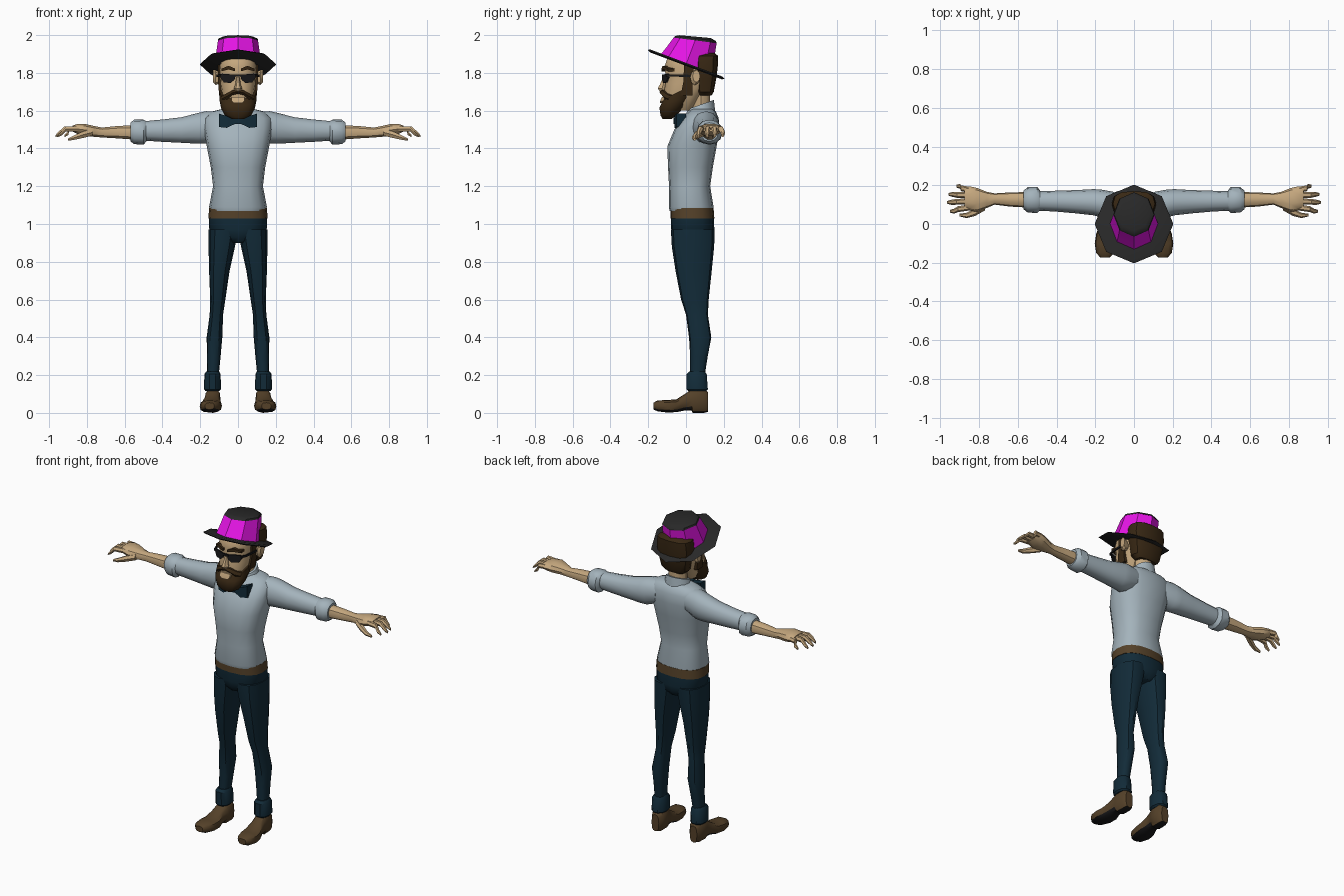
import bpy, bmesh, math


def material(name, r, g, b):
    m = bpy.data.materials.new(name)
    m.diffuse_color = (r, g, b, 1)
    return m


SKIN = material("skin", .56, .39, .21)
HAIR = material("dark_brown_hair", .04, .021, .007)
SHIRT = material("pale_grey_shirt", .37, .45, .50)
NAVY = material("dark_navy_cloth", .006, .024, .040)
LEATHER = material("brown_leather", .09, .053, .022)
FELT = material("charcoal_felt", .021, .021, .021)
PINK = material("magenta_band", .85, .008, .85)
BLACK = material("black", .009, .009, .010)


def make(name, mat, verts, faces):
    bm = bmesh.new()
    vs = [bm.verts.new(v) for v in verts]
    for f in faces:
        bm.faces.new([vs[i] for i in f])
    bmesh.ops.recalc_face_normals(bm, faces=bm.faces)
    me = bpy.data.meshes.new(name)
    bm.to_mesh(me)
    bm.free()
    me.materials.append(mat)
    ob = bpy.data.objects.new(name, me)
    bpy.context.collection.objects.link(ob)
    return ob


def loft(name, mat, axis, rings, n=12, p=2.0, side=1):
    """Skin over superellipse rings (position, a0, a1, b0, b1, optional tilt)."""
    verts, faces = [], []
    phase = .5 if n == 4 else 0
    for pos, a0, a1, b0, b1, *tilt in rings:
        for i in range(n):
            t = 2 * math.pi * (i + phase) / n
            c, s = math.cos(t), math.sin(t)
            a = (a0 + a1) / 2 + (a1 - a0) / 2 * math.copysign(abs(c) ** (2 / p), c)
            db = (b1 - b0) / 2 * math.copysign(abs(s) ** (2 / p), s)
            b = (b0 + b1) / 2 + db
            q = pos + (tilt[0] * db if tilt else 0)
            x, y, z = {'x': (q, a, b), 'y': (a, q, b), 'z': (a, b, q)}[axis]
            verts.append((x * side, y, z))
    for k in range(len(rings) - 1):
        for i in range(n):
            j = (i + 1) % n
            faces.append((k * n + i, k * n + j, k * n + n + j, k * n + n + i))
    faces.append(tuple(range(n)))
    faces.append(tuple(range(len(verts) - n, len(verts))))
    return make(name, mat, verts, faces)


def column(name, mat, rings, n=12, p=2.0):
    """Upright loft symmetric in x: (z, half_width, y0, y1, optional tilt)."""
    return loft(name, mat, 'z', [(r[0], -r[1], r[1], *r[2:]) for r in rings], n, p)


def rod(name, mat, pts, side):
    """Tapered rod running along x: (x, y, z, radius)."""
    return loft(name, mat, 'x', [(x, y - r, y + r, z - r, z + r) for x, y, z, r in pts], 6, 2, side)


# Torso, belt and hips
column("shirt_body", SHIRT, [
    (1.07, .146, -.086, .142), (1.09, .153, -.091, .146), (1.20, .132, -.090, .128),
    (1.30, .144, -.095, .142), (1.41, .165, -.099, .162), (1.50, .180, -.062, .177),
    (1.56, .180, -.018, .173), (1.595, .14, .015, .158), (1.61, .08, .03, .14)], 16, 2.5)
column("collar", SHIRT, [(1.57, .09, -.015, .155, .2), (1.595, .08, -.005, .152, .3),
                         (1.633, .068, .012, .148, .35)], 12)
column("belt", LEATHER, [(1.03, .157, -.083, .150), (1.085, .153, -.083, .146)], 16, 2.5)
column("trouser_hips", NAVY, [(.90, .05, -.045, .12), (.93, .12, -.07, .145),
                              (.97, .152, -.078, .15), (1.04, .154, -.080, .148)], 16, 2.5)

# Neck and head
column("neck", SKIN, [(1.57, .055, .025, .13), (1.73, .055, .03, .13)], 10)
column("head", SKIN, [
    (1.60, .05, -.09, .03), (1.64, .075, -.118, .06), (1.69, .088, -.12, .09),
    (1.74, .096, -.112, .125), (1.78, .098, -.108, .135), (1.83, .10, -.118, .14),
    (1.88, .095, -.10, .13), (1.92, .06, -.06, .09)], 14, 2.4)
column("nose", SKIN, [(1.703, .016, -.142, -.10), (1.718, .022, -.153, -.10),
                      (1.74, .014, -.14, -.10), (1.775, .01, -.124, -.10)], 6)
column("back_hair", HAIR, [
    (1.68, .065, .065, .135), (1.70, .09, .055, .147), (1.77, .104, .05, .16),
    (1.83, .115, .04, .168), (1.89, .108, .04, .170), (1.905, .07, .05, .15)], 12, 2.8)
column("beard", HAIR, [
    (1.557, .035, -.125, -.075), (1.575, .07, -.136, -.05), (1.615, .09, -.142, -.01),
    (1.655, .098, -.136, .035, .3), (1.70, .097, -.119, .038, .5)], 14, 2.4)
column("mouth", SKIN, [(1.640, .022, -.139, -.11), (1.652, .036, -.137, -.10),
                       (1.672, .036, -.128, -.10)], 4, 20)

# Tilted hat: octagonal brim, band and crown top
column("hat_brim", FELT, [(1.837, .19, -.19, .19, -.375), (1.845, .203, -.203, .203, -.375),
                          (1.853, .19, -.19, .19, -.375)], 8)
column("hat_band", PINK, [(1.845, .125, -.135, .135, -.375), (1.91, .115, -.10, .15, -.24),
                          (1.973, .106, -.065, .162, -.13)], 8)
column("hat_top", FELT, [(1.972, .107, -.066, .164, -.13), (1.982, .103, -.058, .158, -.12),
                         (1.992, .08, -.035, .13, -.09)], 8)

# Glasses bridge and bow tie knot
loft("glasses_bridge", BLACK, 'x', [(-.02, -.128, -.118, 1.78, 1.792),
                                    (.02, -.128, -.118, 1.78, 1.792)], 4, 20)
loft("bow_knot", NAVY, 'x', [(-.018, -.068, -.02, 1.53, 1.565),
                             (.018, -.068, -.02, 1.53, 1.565)], 4, 20)

LENS = [(.012, 1.79), (.085, 1.796), (.093, 1.776), (.076, 1.75), (.04, 1.746), (.018, 1.764)]

for side, tag in ((1, "left"), (-1, "right")):
    # Facial details
    loft("ear_" + tag, SKIN, 'x', [(.09, .03, .06, 1.75, 1.80), (.118, .022, .072, 1.735, 1.815),
                                   (.132, .035, .075, 1.75, 1.815)], 8, 2, side)
    loft("sideburn_" + tag, HAIR, 'z', [(1.68, .07, .1, -.03, .035), (1.75, .08, .106, -.015, .035),
                                        (1.87, .08, .107, -.01, .045)], 4, 20, side)
    loft("eyebrow_" + tag, HAIR, 'x', [(.015, -.13, -.10, 1.808, 1.823), (.05, -.125, -.09, 1.818, 1.838),
                                       (.088, -.096, -.06, 1.808, 1.822)], 4, 20, side)
    loft("moustache_" + tag, HAIR, 'x', [(0, -.14, -.10, 1.688, 1.712), (.03, -.139, -.09, 1.680, 1.710),
                                         (.06, -.122, -.07, 1.655, 1.695), (.085, -.095, -.05, 1.645, 1.68)],
         6, 2, side)

    # Curved lens plate and temple arm
    k = len(LENS)
    verts = [(x * side, -.127 + 3.6 * x * x + d, z) for d in (0, .008) for x, z in LENS]
    faces = [tuple(range(k)), tuple(range(k, 2 * k))]
    faces += [(i, (i + 1) % k, k + (i + 1) % k, k + i) for i in range(k)]
    make("glasses_lens_" + tag, BLACK, verts, faces)
    loft("glasses_temple_" + tag, BLACK, 'y', [(-.105, .084, .094, 1.780, 1.794), (-.07, .099, .107, 1.780, 1.792),
                                               (.03, .108, .114, 1.778, 1.790)], 4, 20, side)

    # Bow tie wing
    loft("bow_wing_" + tag, NAVY, 'x', [(.01, -.060, -.02, 1.532, 1.562), (.06, -.062, -.015, 1.508, 1.572),
                                        (.10, -.052, .0, 1.512, 1.586)], 4, 20, side)

    # Sleeve with rolled cuff
    loft("sleeve_" + tag, SHIRT, 'x', [
        (.10, .03, .165, 1.45, 1.596), (.17, .035, .178, 1.425, 1.597), (.21, .045, .18, 1.425, 1.588),
        (.30, .055, .175, 1.43, 1.565), (.40, .064, .172, 1.435, 1.553), (.52, .070, .168, 1.443, 1.542)],
        12, 2.2, side)
    loft("sleeve_cuff_" + tag, SHIRT, 'x', [
        (.485, .07, .172, 1.437, 1.545), (.50, .056, .192, 1.42, 1.552), (.55, .060, .190, 1.423, 1.552),
        (.57, .076, .172, 1.438, 1.537)], 12, 2.2, side)

    # Forearm, palm and fingers
    loft("forearm_hand_" + tag, SKIN, 'x', [
        (.55, .085, .165, 1.445, 1.525), (.64, .09, .163, 1.452, 1.520), (.72, .10, .158, 1.457, 1.512),
        (.76, .083, .166, 1.460, 1.520), (.81, .062, .186, 1.465, 1.531), (.85, .07, .195, 1.475, 1.531),
        (.875, .08, .190, 1.488, 1.522)], 10, 2.2, side)
    for name, y0, y1, tip in (("index", .087, .066, .950), ("middle", .117, .112, .965),
                              ("ring", .147, .153, .957), ("little", .175, .195, .918)):
        mid = (.85 + tip) / 2 + .01
        rod(f"{name}_finger_{tag}", SKIN, [(.84, y0, 1.504, .016), (mid, (y0 + y1) / 2, 1.504, .015),
                                           (tip - .02, y1, 1.482, .013), (tip, y1, 1.466, .007)], side)
    rod("thumb_" + tag, SKIN, [(.77, .09, 1.485, .02), (.82, .062, 1.473, .02),
                               (.865, .044, 1.458, .014), (.90, .046, 1.447, .007)], side)

    # Trouser leg and turned-up hem
    loft("trouser_leg_" + tag, NAVY, 'z', [
        (.19, .103, .164, .022, .098), (.30, .092, .164, .022, .115), (.40, .083, .166, .016, .134),
        (.52, .079, .150, .0, .116), (.60, .067, .147, -.026, .12), (.75, .045, .153, -.055, .136),
        (.88, .016, .156, -.075, .149), (.97, .0, .156, -.08, .152)], 12, 2.4, side)
    loft("trouser_hem_" + tag, NAVY, 'z', [
        (.115, .10, .172, .012, .108), (.125, .09, .180, .0, .118), (.205, .092, .178, .0, .112),
        (.22, .10, .168, .015, .10)], 10, 2.4, side)

    # Shoe with dark sole on its downward faces
    shoe = loft("shoe_" + tag, LEATHER, 'y', [
        (-.172, .125, .175, .018, .054), (-.15, .103, .195, .008, .066), (-.10, .088, .203, .002, .068),
        (-.05, .085, .195, .004, .072), (-.01, .095, .180, .012, .098), (.03, .095, .175, .012, .125),
        (.035, .092, .175, 0, .13), (.095, .092, .172, 0, .13), (.117, .108, .158, .006, .11)],
        12, 2.8, side)
    shoe.data.materials.append(BLACK)
    for f in shoe.data.polygons:
        if f.normal.z < -.6:
            f.material_index = 1

# Smooth shading with sharp creases kept
bpy.ops.object.select_all(action='SELECT')
bpy.context.view_layer.objects.active = bpy.data.objects["shirt_body"]
bpy.ops.object.shade_smooth_by_angle(angle=math.radians(38))
